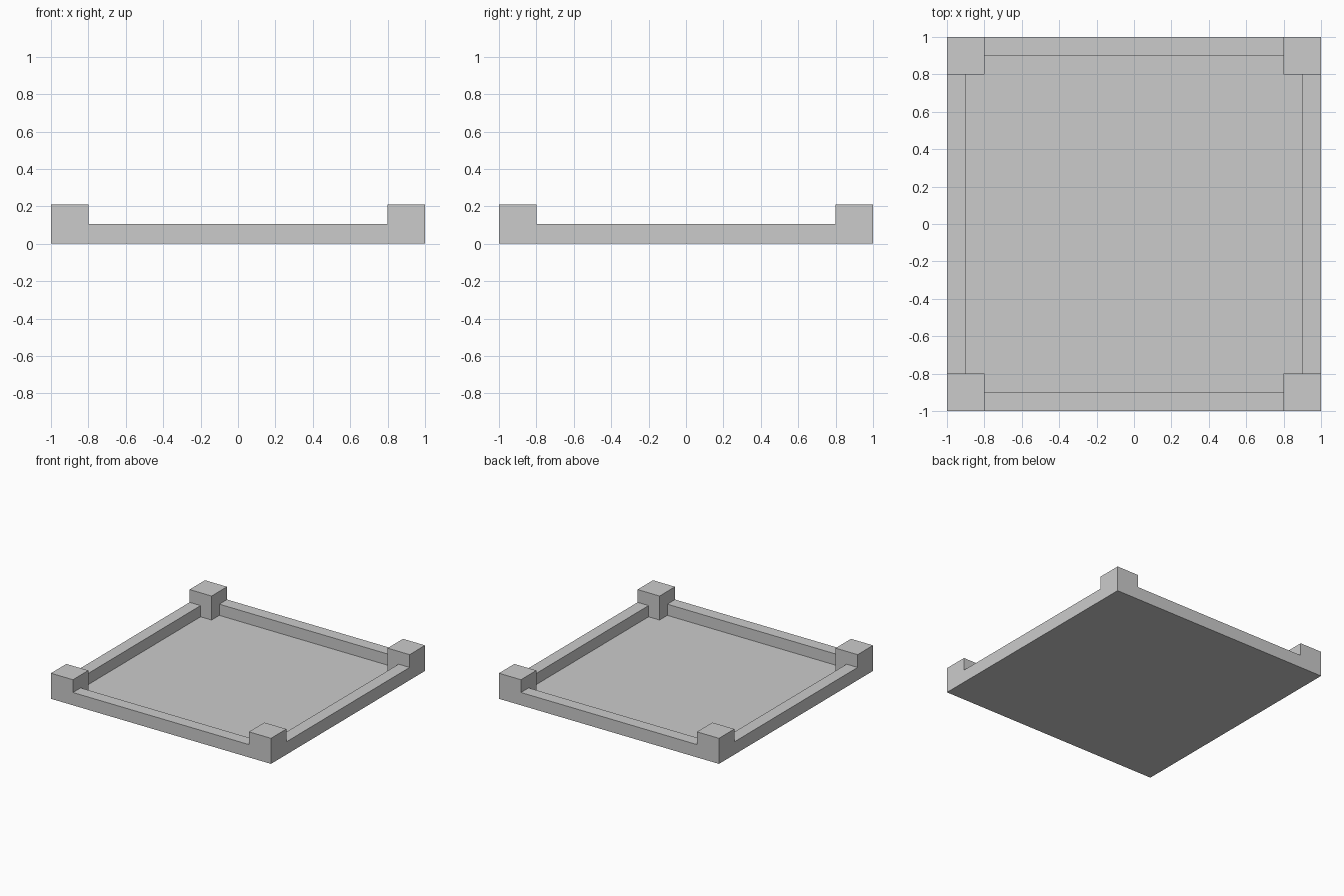
import bpy

if "Cube" in bpy.data.objects:
    bpy.data.objects.remove(bpy.data.objects["Cube"])

FLOOR_Z = 0.013
RIM_Z = 0.105
POST_Z = 0.21


def box(name, x0, x1, y0, y1, z0, z1):
    bpy.ops.mesh.primitive_cube_add(
        size=1, location=((x0 + x1) / 2, (y0 + y1) / 2, (z0 + z1) / 2))
    ob = bpy.context.object
    ob.name = name
    ob.scale = (x1 - x0, y1 - y0, z1 - z0)
    bpy.ops.object.transform_apply(location=False, rotation=False, scale=True)
    return ob


def span(sign, inner):
    # Range from the inner distance out to the tray edge on one side
    return sorted((sign * inner, sign * 1.0))


# Thin floor plate inside the rim, running under the whole tray
box("floor", -1, 1, -1, 1, 0, FLOOR_Z)

# Low rim walls between the corner posts
for sign, side in ((-1, "front"), (1, "back")):
    box(side + "_rim", -0.8, 0.8, *span(sign, 0.9), 0, RIM_Z)
for sign, side in ((-1, "left"), (1, "right")):
    box(side + "_rim", *span(sign, 0.9), -0.8, 0.8, 0, RIM_Z)

# Square corner posts
for sx, xn in ((-1, "left"), (1, "right")):
    for sy, yn in ((-1, "front"), (1, "back")):
        box(f"{yn}_{xn}_post", *span(sx, 0.8), *span(sy, 0.8), 0, POST_Z)
